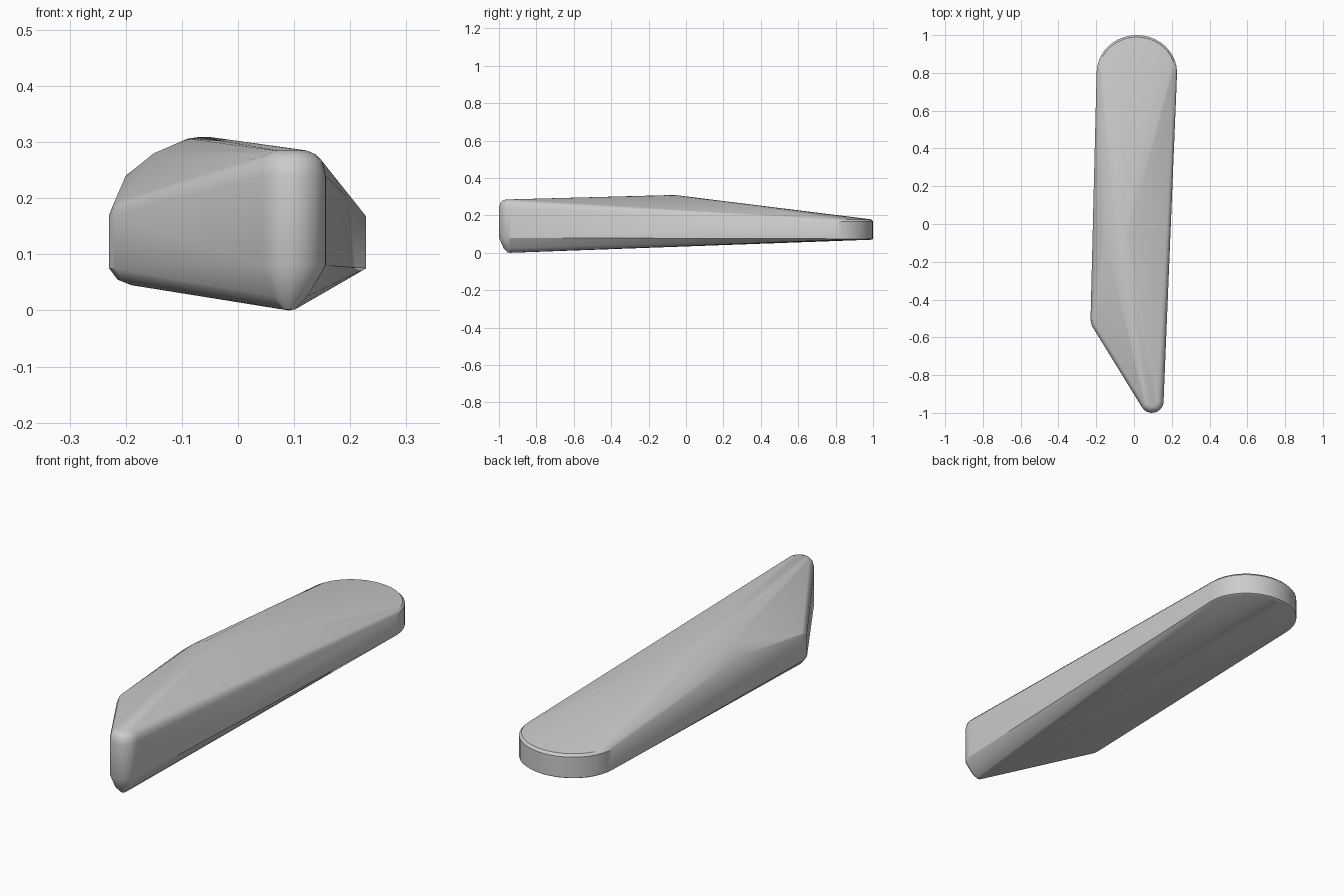
import bpy, bmesh
from math import sin, cos, pi, radians

if "Cube" in bpy.data.objects:
    bpy.data.objects.remove(bpy.data.objects["Cube"])

pts = []


def arc(cx, cy, rx, ry, a0, a1, n, z):
    """Horizontal arc of hull points."""
    for i in range(n + 1):
        a = radians(a0 + (a1 - a0) * i / n)
        pts.append((cx + rx * cos(a), cy + ry * sin(a), z))


# round back end: straight wall with slightly eased rims
for z, inset in ((0.075, 0.0), (0.07, 0.008), (0.168, 0.0), (0.179, 0.01)):
    arc(0.015, 0.80, 0.213 - inset, 0.20 - inset, 0, 180, 20, z)

# narrow front tip: rounded wall, eased top, pointed underside
for z, r in ((0.08, 0.062), (0.24, 0.062), (0.265, 0.056), (0.278, 0.044), (0.285, 0.028)):
    arc(0.095, -0.938, r, r, 195, 365, 10, z)
arc(0.09, -0.94, 0.035, 0.035, 195, 345, 6, 0.025)
arc(0.09, -0.94, 0.012, 0.015, 180, 360, 6, 0.002)
pts.append((0.09, -0.94, 0.0))

# front left corner
for z, r in ((0.045, 0.02), (0.055, 0.045), (0.075, 0.06), (0.17, 0.06), (0.19, 0.052), (0.198, 0.04)):
    arc(-0.17, -0.50, r, r + 0.02, 175, 235, 6, z)

# raised crest across the top
pts += [(-0.20, -0.11, 0.24), (-0.15, -0.10, 0.28), (-0.09, -0.085, 0.306),
        (-0.07, -0.07, 0.309), (-0.05, -0.06, 0.309), (-0.03, -0.05, 0.306)]

bm = bmesh.new()
for p in pts:
    bm.verts.new(p)
res = bmesh.ops.convex_hull(bm, input=bm.verts[:])
junk = {g for g in res["geom_interior"] + res["geom_unused"] if isinstance(g, bmesh.types.BMVert)}
bmesh.ops.delete(bm, geom=[v for v in junk if v.is_valid], context='VERTS')
bmesh.ops.delete(bm, geom=[v for v in bm.verts if not v.link_faces], context='VERTS')
bmesh.ops.dissolve_limit(bm, angle_limit=radians(0.5), verts=bm.verts[:], edges=bm.edges[:])
bmesh.ops.recalc_face_normals(bm, faces=bm.faces[:])

mesh = bpy.data.meshes.new("tapered_body")
bm.to_mesh(mesh)
bm.free()
body = bpy.data.objects.new("tapered_body", mesh)
bpy.context.collection.objects.link(body)
bpy.context.view_layer.objects.active = body
body.select_set(True)
bpy.ops.object.shade_smooth_by_angle(angle=radians(30))
